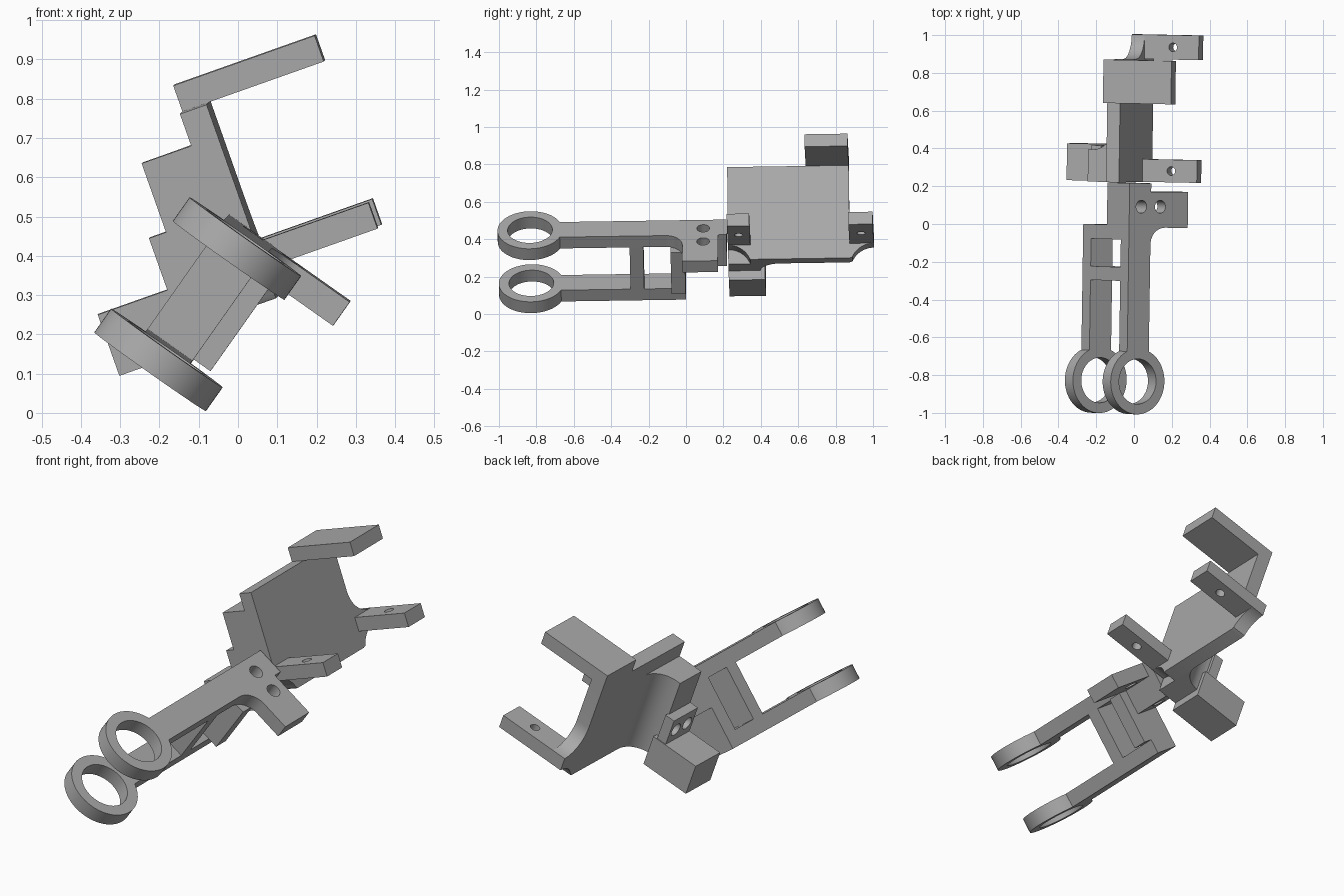
import bpy
import bmesh
from math import cos, sin, pi, radians
from mathutils import Matrix, Vector

if "Cube" in bpy.data.objects:
    bpy.data.objects.remove(bpy.data.objects["Cube"])

grey = bpy.data.materials.new("plain grey")
grey.use_nodes = True
colour = (0.4, 0.4, 0.4, 1)
grey.diffuse_color = colour
grey.node_tree.nodes["Principled BSDF"].inputs["Base Color"].default_value = colour


def frame(origin, turn):
    """Slightly skewed working frame, turned about the long axis."""
    a = radians(turn)
    lean = 0.015
    along = Vector((lean, 1, lean)).normalized()
    side = Vector((cos(a), 0, sin(a)))
    side = (side - along * side.dot(along)).normalized()
    up = side.cross(along)
    m = Matrix((side, along, up)).transposed().to_4x4()
    return Matrix.Translation(origin) @ m


fork = frame((-0.2025, -0.826, 0.135), -35.2)
cradle = frame((-0.08, 0.22, 0.785), 19.5)


def prism(name, space, outline, low, high, axis=2):
    """Extrude an outline along the frame's axis 0, 1 or 2."""
    def place(a, b, c):
        return [(c, a, b), (a, c, b), (a, b, c)][axis]
    bm = bmesh.new()
    verts = [bm.verts.new(place(a, b, low)) for a, b in outline]
    face = bm.faces.new(verts)
    new = bmesh.ops.extrude_face_region(bm, geom=[face])["geom"]
    shift = Vector(place(0, 0, high - low))
    bmesh.ops.translate(bm, vec=shift, verts=[v for v in new if isinstance(v, bmesh.types.BMVert)])
    bmesh.ops.recalc_face_normals(bm, faces=bm.faces)
    mesh = bpy.data.meshes.new(name)
    bm.to_mesh(mesh)
    bm.free()
    mesh.materials.append(grey)
    ob = bpy.data.objects.new(name, mesh)
    ob.matrix_world = space
    bpy.context.collection.objects.link(ob)
    return ob


def box(name, space, x, y, z):
    return prism(name, space, [(x[0], y[0]), (x[1], y[0]), (x[1], y[1]), (x[0], y[1])], *z)


def arc(cx, cy, r, start, end, steps=10):
    return [(cx + r * cos(radians(start + (end - start) * i / steps)),
             cy + r * sin(radians(start + (end - start) * i / steps))) for i in range(steps + 1)]


def drill(ob, space, centre, r, low, high, axis=2):
    """Cut a round hole and bake it into the part."""
    cutter = prism("hole_cutter", space, arc(*centre, r, 0, 360, 40)[:-1], low, high, axis)
    cutter.hide_render = True
    mod = ob.modifiers.new("hole", "BOOLEAN")
    mod.operation = "DIFFERENCE"
    mod.solver = "EXACT"
    mod.object = cutter
    bpy.context.view_layer.update()
    baked = bpy.data.meshes.new_from_object(ob.evaluated_get(bpy.context.evaluated_depsgraph_get()))
    ob.modifiers.clear()
    ob.data = baked
    bpy.data.objects.remove(cutter)


# Fork: two rings on parallel arms
T = 0.037
W = 0.07
GAP = 0.347
for level, name in ((0, "lower_ring"), (GAP, "upper_ring")):
    ring = prism(name, fork, arc(0, 0, 0.174, 0, 360, 64)[:-1], level - T, level + T)
    drill(ring, fork, (0, 0), 0.12, level - 0.1, level + 0.1)

box("lower_arm", fork, (-W, W), (0.15, 0.826), (-T, T))

# Upper arm with its filleted side tab
tab = [(-W, 0.15), (W, 0.15)] + arc(W + 0.09, 0.725, 0.09, 180, 90)
tab += [(0.31, 0.815), (0.31, 1.005), (W, 1.005), (W, 1.05), (-W, 1.05)]
upper = prism("upper_arm", fork, tab, GAP - T, GAP + T)
for u in (0.008, 0.13):
    drill(upper, fork, (u, 0.926), 0.034, GAP - 0.1, GAP + 0.1)

# Webs joining the arms, and the block leading to the cradle
box("cross_web", fork, (-W, W), (0.531, 0.604), (T, GAP - T))
box("end_web", fork, (-W, 0.122), (0.75, 0.826), (T, GAP - T))
link = box("link_block", fork, (-W, W), (0.826, 1.05), (0.18, GAP - T))
drill(link, fork, (0.008, 0.926), 0.034, 0.1, GAP)

# Cradle plate with flared feet under the two slim arms
ARM_TOP = -0.373
ARM_LOW = -0.443
BASE = -0.525
R = 0.125
low_arc = [p for p in arc(0, ARM_LOW - R, R, 90, 0, 16) if p[1] > BASE]
outline = [(0, 0)] + low_arc + [(0.12, BASE), (0.65, BASE)]
outline += [(0.78 - a, b) for a, b in reversed(low_arc)]
outline += arc(0.65 + 0.13, ARM_TOP + 0.13, 0.13, 270, 180) + [(0.65, 0)]
prism("cradle_plate", cradle, outline, -0.072, 0, axis=0)

for name, v in (("front_lug", (0, 0.12)), ("rear_lug", (0.65, 0.78))):
    lug = box(name, cradle, (-0.072, 0.305), v, (ARM_LOW, ARM_TOP))
    drill(lug, cradle, (0.16, sum(v) / 2), 0.023, -0.6, -0.2)

box("top_flange", cradle, (-0.072, 0.31), (0.42, 0.65), (0, 0.07))

# Column behind the plate, filleted into it
column = [(-0.072, 0), (-0.206, 0), (-0.206, 0.17), (-0.182, 0.17)]
column += arc(-0.182, 0.28, 0.11, 270, 360)
prism("back_column", cradle, column, BASE, -0.086)

# Drilled pad and foot block
pad = box("back_pad", cradle, (-0.252, -0.2), (0, 0.19), (-0.415, -0.272))
for v in (0.05, 0.14):
    drill(pad, cradle, (v, -0.345), 0.033, -0.3, -0.21, axis=0)
box("foot_block", cradle, (-0.44, -0.18), (0, 0.195), (-0.577, -0.412))

for ob in bpy.context.scene.objects:
    ob.select_set(ob.type == "MESH")
    if ob.type == "MESH":
        bpy.context.view_layer.objects.active = ob
bpy.ops.object.shade_smooth_by_angle(angle=radians(30))
